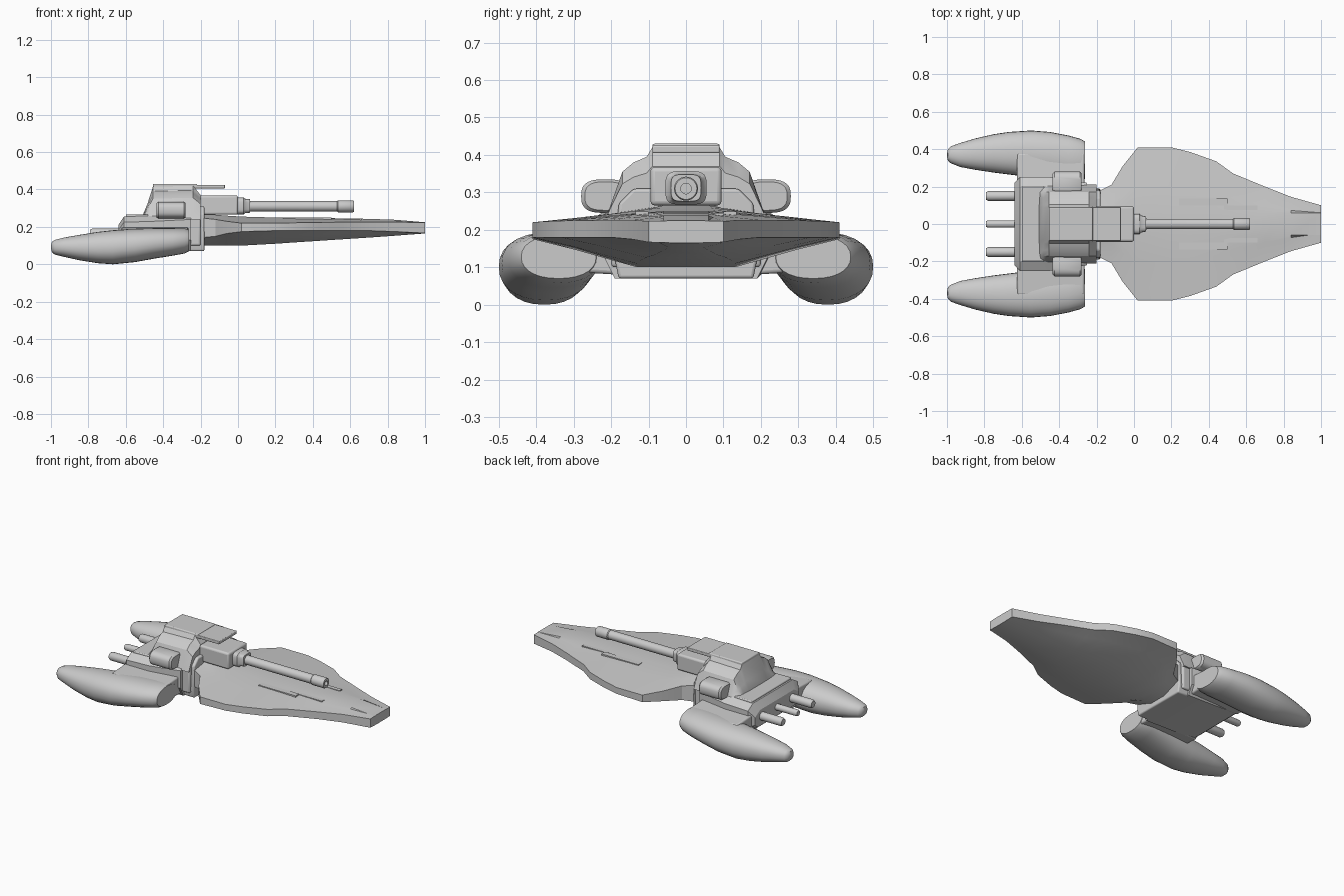
import bpy, bmesh, math
from mathutils import Vector

cube = bpy.data.objects.get("Cube")
if cube:
    bpy.data.objects.remove(cube, do_unlink=True)

grey = bpy.data.materials.new("hull_grey")
grey.use_nodes = True
grey.diffuse_color = (0.6, 0.6, 0.6, 1)
grey.node_tree.nodes["Principled BSDF"].inputs["Base Color"].default_value = grey.diffuse_color


def finish(name, bm, bevel=0.0, angle=35):
    bmesh.ops.recalc_face_normals(bm, faces=bm.faces)
    mesh = bpy.data.meshes.new(name)
    bm.to_mesh(mesh)
    bm.free()
    mesh.materials.append(grey)
    ob = bpy.data.objects.new(name, mesh)
    bpy.context.collection.objects.link(ob)
    bpy.ops.object.select_all(action='DESELECT')
    ob.select_set(True)
    bpy.context.view_layer.objects.active = ob
    bpy.ops.object.shade_smooth_by_angle(angle=math.radians(angle))
    if bevel:
        mod = ob.modifiers.new("soft_edges", 'BEVEL')
        mod.width, mod.segments = bevel, 3
    return ob


def loft(name, rings, bevel=0.0, angle=35):
    """Skin closed rings of points and cap both ends."""
    bm = bmesh.new()
    loops = [[bm.verts.new(p) for p in ring] for ring in rings]
    n = len(loops[0])
    for a, b in zip(loops, loops[1:]):
        for i in range(n):
            j = (i + 1) % n
            bm.faces.new((a[i], a[j], b[j], b[i]))
    bm.faces.new(loops[0])
    bm.faces.new(loops[-1])
    return finish(name, bm, bevel, angle)


def box(name, x, y, z, bevel=0.0):
    return loft(name, [[(x[0], a, b), (x[1], a, b), (x[1], c, b), (x[0], c, b)]
                       for a, c, b in ((y[0], y[1], z[0]), (y[0], y[1], z[1]))], bevel)


def ellipse(x, yc, ry, zc, rz, n=28, power=1.0):
    ring = []
    for i in range(n):
        c, s = math.cos(math.tau * i / n), math.sin(math.tau * i / n)
        ring.append((x, yc + ry * math.copysign(abs(c) ** power, c),
                     zc + rz * math.copysign(abs(s) ** power, s)))
    return ring


def mirror_profile(x, half):
    return [(x, y, z) for y, z in half] + [(x, -y, z) for y, z in reversed(half)]


# Broad tapering prow: x, half width, crown, rim top, rim bottom, keel
prow = [(-.22, .16, .27, .25, .14, .10), (-.12, .21, .265, .24, .15, .10),
        (-.06, .31, .26, .23, .165, .10), (.02, .41, .255, .22, .175, .10),
        (.20, .41, .25, .22, .18, .11), (.30, .385, .25, .222, .18, .117),
        (.44, .335, .248, .224, .18, .126), (.53, .27, .246, .225, .18, .132),
        (.70, .20, .243, .226, .18, .143), (.84, .145, .238, .226, .175, .153),
        (1.0, .10, .225, .223, .167, .165)]
loft("prow", [mirror_profile(x, [(.06, top), (w * .5, top * .6 + rt * .4), (w, rt), (w, rb),
                                 (w * .72, rb * .62 + keel * .38), (w * .32, keel)])
              for x, w, top, rt, rb, keel in prow], angle=30)

# Central body, neck and rear deck
loft("body", [mirror_profile(x, [(w - .05, top), (w, top - .03), (w, .13), (.19, low)])
              for x, w, top, low in ((-.64, .22, .21, .11), (-.61, .25, .255, .085),
                                     (-.45, .25, .26, .075), (-.25, .22, .27, .07))], angle=25)
loft("neck", [mirror_profile(x, [(.14, .31), (.18, .27), (.19, .12), (.18, .07)])
              for x in (-.26, -.18)], bevel=.008)
box("rear_deck_plate", (-.60, -.48), (-.20, .20), (.25, .266), .005)

# Turret shell with sloped rear and shoulders
def turret_ring(x, h):
    return mirror_profile(x, [(y, .24 + (z - .24) * h) for y, z in
                              ((.09, .42), (.105, .395), (.14, .38), (.17, .355), (.20, .27), (.21, .24))])

loft("turret", [turret_ring(x, h) for x, h in
                ((-.51, .12), (-.485, .45), (-.455, .97), (-.24, 1), (-.20, .72))], angle=30)
box("turret_roof", (-.455, -.22), (-.09, .09), (.405, .43), .006)
box("roof_visor", (-.24, -.07), (-.09, .09), (.405, .425), .004)
box("gun_mantlet", (-.22, .0), (-.095, .095), (.265, .368), .012)
loft("mantlet_nose", [ellipse(x, 0, ry, .312, rz, power=.5) for x, ry, rz in
                      ((-.01, .055, .045), (.03, .055, .045), (.04, .045, .038), (.065, .04, .036))])

# Gun barrel with hollow muzzle
loft("gun_barrel", [ellipse(x, 0, r, .31, r) for x, r in
                    ((.05, .032), (.07, .028), (.53, .028), (.535, .032), (.615, .032),
                     (.62, .029), (.62, .014), (.58, .014))])

# Rear exhaust tubes
for label, y, r in (("left", .15, .026), ("centre", 0, .02), ("right", -.15, .026)):
    loft("exhaust_" + label, [ellipse(x, y, s, .165, s, 20) for x, s in
                              ((-.60, r), (-.78, r), (-.79, r * .8))])

# Engine pods: x, inner edge, outer edge, bottom, top
pod = [(-1.0, .36, .38, .085, .10), (-.995, .34, .40, .065, .12), (-.98, .325, .415, .052, .13),
       (-.93, .305, .433, .04, .143), (-.85, .29, .457, .022, .157), (-.75, .275, .48, .006, .173),
       (-.67, .265, .492, 0, .182), (-.55, .25, .50, .012, .19), (-.45, .24, .492, .03, .193),
       (-.35, .23, .473, .046, .193), (-.285, .23, .455, .058, .192), (-.262, .24, .44, .07, .185)]
for label, s in (("left", 1), ("right", -1)):
    loft(label + "_engine_pod",
         [ellipse(x, s * (a + b) / 2, (b - a) / 2, (lo + hi) / 2, (hi - lo) / 2, power=.9)
          for x, a, b, lo, hi in pod], angle=40)
    # Wing root joining pod to body
    loft(label + "_pod_root", [[(x, s * y, z) for y, z in
                                ((.18, .20), (.38, .188), (.34, .09), (.18, .08))]
                               for x in (-.625, -.265)], bevel=.01)
    # Side drum on the turret shoulder
    loft(label + "_side_drum", [[(x, p, z) for x, p, z in
                                 ellipse_pts] for ellipse_pts in
                                [ellipse(x, s * .215, ry, .29, rz, power=.7) for x, ry, rz in
                                 ((-.435, .055, .038), (-.425, .065, .045),
                                  (-.29, .065, .045), (-.28, .055, .038))]])
    box(label + "_neck_pad", (-.27, -.20), sorted((s * .12, s * .2)), (.10, .25), .01)
    # Low raised strips on the prow deck
    for i, (x0, x1, y0, y1) in enumerate(((.24, .50, .10, .135), (.48, .66, .075, .10))):
        box(f"{label}_deck_strip_{i + 1}", (x0, x1), sorted((s * y0, s * y1)), (.225, .249 - .004 * i))
